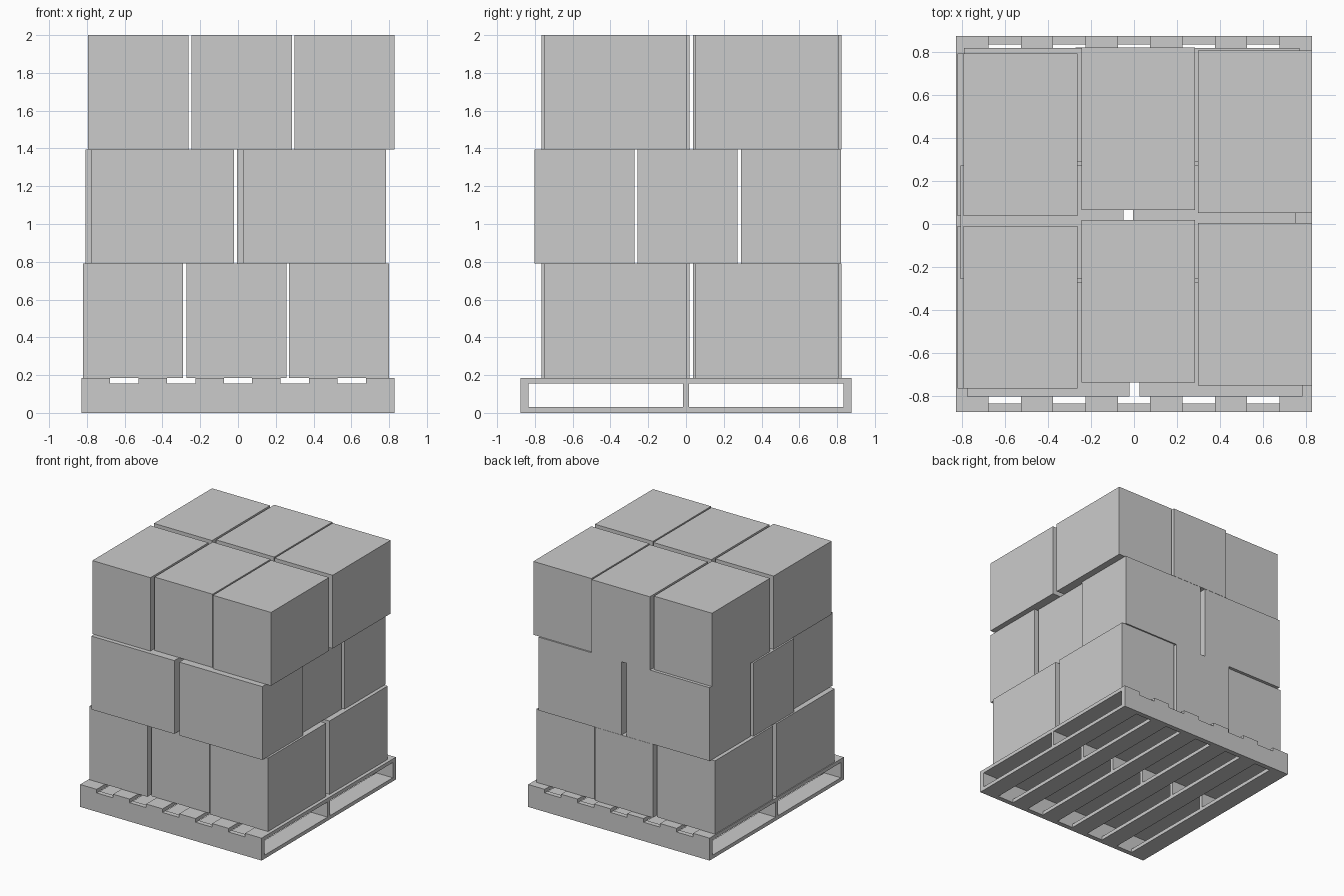
import bpy

if "Cube" in bpy.data.objects:
    bpy.data.objects.remove(bpy.data.objects["Cube"])

def block(name, x, y, z):
    """Box given as (min, max) on each axis."""
    bpy.ops.mesh.primitive_cube_add(size=1, location=[sum(a) / 2 for a in (x, y, z)])
    ob = bpy.context.object
    ob.name = name
    ob.scale = [a[1] - a[0] for a in (x, y, z)]
    bpy.ops.object.transform_apply(location=False, rotation=False, scale=True)
    return ob

HX, HY = 0.828, 0.875       # pallet half sizes
DECK, T = 0.185, 0.03       # pallet height, board thickness
LONG, SHORT, TALL = 0.757, 0.53, 0.605   # carton size

# Pallet: slats along y above and below, with centre spacer blocks
slat_w = 2 * HX / 11
for i in range(6):
    x0 = -HX + 2 * i * slat_w
    xs = (x0, x0 + slat_w)
    block("top_slat", xs, (-HY, HY), (DECK - T, DECK))
    block("bottom_slat", xs, (-HY + 0.04, HY - 0.04), (0, T))
    block("centre_spacer", xs, (-0.015, 0.015), (T, DECK - T))

# Pallet: full-width front and back rails
for name, y0 in (("front_rail", -HY), ("back_rail", HY - 0.04)):
    block(name, (-HX, HX), (y0, y0 + 0.04), (0, DECK - T))

# Bottom and top layers: three columns of two cartons, loosely placed
columns = ((-0.793, -0.766), (-0.245, -0.738), (0.298, -0.752))
for name, shift, z in (("bottom_carton", -0.028, DECK),
                       ("top_carton", 0, DECK + 2 * TALL)):
    for x, y in columns:
        for y0 in (y, y + 0.803):
            block(name, (x + shift, x + shift + SHORT), (y0, y0 + LONG), (z, z + TALL))

# Middle layer: cartons turned sideways, three rows of two
z = DECK + TALL
for x, y in ((-0.777, -0.802), (-0.807, -0.257), (-0.79, 0.29)):
    for x0 in (x, x + 0.803):
        block("middle_carton", (x0, x0 + LONG), (y, y + SHORT), (z, z + TALL))
